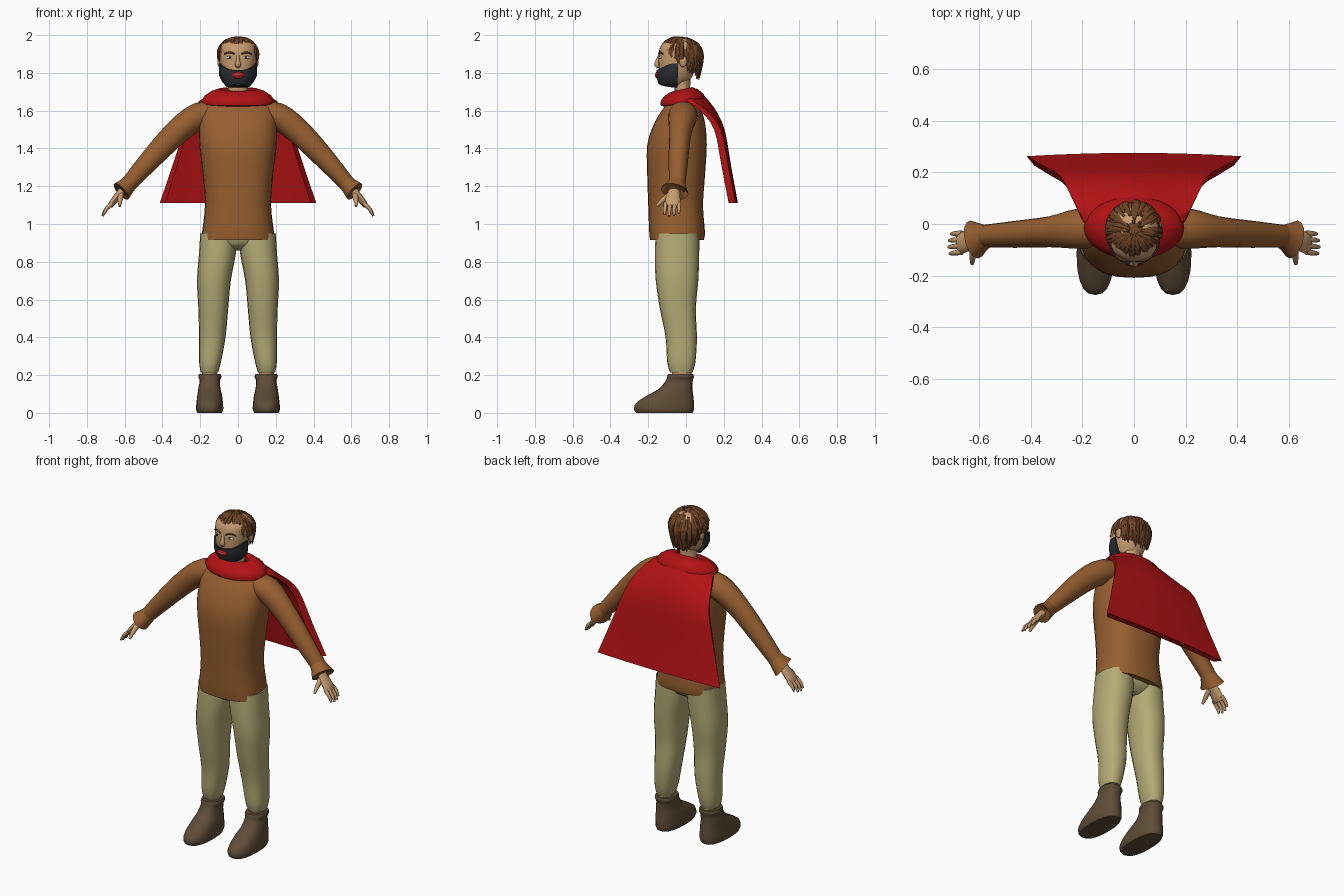
import bpy, bmesh, math, random
from mathutils import Vector

if "Cube" in bpy.data.objects:
    bpy.data.objects.remove(bpy.data.objects["Cube"])

random.seed(4)
COLOURS = {
    "skin": (0.56, 0.33, 0.16), "shirt_brown": (0.31, 0.115, 0.03),
    "trouser_olive": (0.46, 0.41, 0.18), "boot_brown": (0.115, 0.073, 0.038),
    "cape_red": (0.44, 0.006, 0.007), "hair_brown": (0.16, 0.058, 0.02),
    "beard_black": (0.025, 0.027, 0.031), "lip_red": (0.5, 0.012, 0.012),
    "eye_white": (0.75, 0.7, 0.62)}
MATS = {}
for key, rgb in COLOURS.items():
    MATS[key] = bpy.data.materials.new(key)
    MATS[key].diffuse_color = (*rgb, 1)


def finish(name, bm, mat):
    bmesh.ops.recalc_face_normals(bm, faces=bm.faces)
    me = bpy.data.meshes.new(name)
    bm.to_mesh(me)
    bm.free()
    me.materials.append(MATS[mat])
    me.shade_smooth()
    me.set_sharp_from_angle(angle=math.radians(50))
    ob = bpy.data.objects.new(name, me)
    bpy.context.collection.objects.link(ob)
    return ob


def skin_rows(name, rows, mat, caps=(True, True)):
    """Skin closed rings of points, with optional end caps."""
    bm = bmesh.new()
    vs = [[bm.verts.new(p) for p in row] for row in rows]
    n = len(rows[0])
    for a, b in zip(vs, vs[1:]):
        for i in range(n):
            bm.faces.new((a[i], a[(i + 1) % n], b[(i + 1) % n], b[i]))
    for on, ring in zip(caps, (vs[0], vs[-1])):
        if on:
            bm.faces.new(ring)
    return finish(name, bm, mat)


def smooth(keys, steps=3):
    """Catmull-Rom interpolation of equal-length tuples."""
    out = []
    for i in range(len(keys) - 1):
        a, b, c, d = (keys[max(0, min(len(keys) - 1, i + k))] for k in (-1, 0, 1, 2))
        for s in range(steps):
            t = s / steps
            out.append(tuple(
                0.5 * (2 * q + (r - p) * t + (2 * p - 5 * q + 4 * r - w) * t * t
                       + (3 * q - p - 3 * r + w) * t ** 3)
                for p, q, r, w in zip(a, b, c, d)))
    return out + [tuple(keys[-1])]


def spow(v, e):
    return math.copysign(abs(v) ** e, v)


def loft(name, keys, mat, n=20, p=2.3, side=1):
    """Upright form; each key is (x0, x1, y0, y1, z)."""
    rows = []
    for x0, x1, y0, y1, z in smooth(keys):
        rows.append([(side * ((x0 + x1) / 2 + (x1 - x0) / 2 * spow(math.cos(a), 2 / p)),
                      (y0 + y1) / 2 + (y1 - y0) / 2 * spow(math.sin(a), 2 / p), z)
                     for a in (math.tau * i / n for i in range(n))])
    return skin_rows(name, rows, mat)


def tube(name, keys, mat, n=12, side=1, ref=(0, 1, 0), steps=3):
    """Limb along a path; each key is (x, y, z, radius along ref, radius across)."""
    ks = smooth(keys, steps)
    pts = [Vector(k[:3]) for k in ks]
    rows = []
    for i, (c, k) in enumerate(zip(pts, ks)):
        t = (pts[min(i + 1, len(pts) - 1)] - pts[max(i - 1, 0)]).normalized()
        b = Vector(ref)
        b = (b - t * b.dot(t)).normalized()
        m = t.cross(b)
        ring = [c + b * k[3] * math.cos(a) + m * k[4] * math.sin(a)
                for a in (math.tau * j / n for j in range(n))]
        rows.append([(side * q.x, q.y, q.z) for q in ring])
    return skin_rows(name, rows, mat)


def blob(name, loc, size, mat):
    bm = bmesh.new()
    bmesh.ops.create_uvsphere(bm, u_segments=14, v_segments=10, radius=1)
    for v in bm.verts:
        v.co = Vector(loc) + Vector(a * b for a, b in zip(v.co, size))
    return finish(name, bm, mat)


# Torso, hips and neck
loft("tunic", [(-.195, .195, -.19, .095, .915), (-.19, .19, -.195, .1, .96),
               (-.175, .175, -.2, .09, 1.1), (-.185, .185, -.205, .1, 1.25),
               (-.205, .205, -.205, .11, 1.42), (-.205, .205, -.165, .1, 1.54),
               (-.185, .185, -.115, .075, 1.62), (-.1, .1, -.08, .055, 1.68)],
     "shirt_brown", 28, 2.5)
loft("hips", [(-.05, .05, -.09, .02, .86), (-.165, .165, -.15, .06, .9),
              (-.175, .175, -.16, .07, 1.0)], "trouser_olive")
loft("neck", [(-.06, .06, -.07, .035, 1.62), (-.052, .052, -.06, .022, 1.72),
              (-.055, .055, -.07, .03, 1.82)], "skin", 16, 2)

# Limbs, built once for each side
for s, tag in ((1, "left"), (-1, "right")):
    loft(tag + "_trouser_leg",
         [(.005, .2, -.16, .07, .95), (.012, .207, -.165, .07, .84),
          (.038, .217, -.16, .065, .7), (.052, .21, -.138, .052, .55),
          (.066, .206, -.108, .058, .4), (.09, .206, -.1, .05, .27),
          (.105, .197, -.085, .035, .215)], "trouser_olive", side=s)
    loft(tag + "_ankle", [(.11, .19, -.075, .03, .17), (.11, .19, -.075, .03, .24)],
         "skin", 14, 2, s)
    loft(tag + "_boot",
         [(.085, .215, -.265, .035, 0), (.078, .222, -.275, .042, .02),
          (.08, .22, -.262, .042, .055), (.085, .215, -.2, .038, .095),
          (.093, .21, -.14, .034, .13), (.096, .203, -.108, .036, .17),
          (.088, .21, -.1, .042, .19), (.092, .206, -.095, .038, .205)],
         "boot_brown", p=2.4, side=s)
    tube(tag + "_sleeve",
         [(.1, -.015, 1.58, .07, .07), (.21, -.018, 1.57, .078, .072),
          (.325, -.03, 1.485, .06, .067), (.46, -.04, 1.345, .052, .056),
          (.585, -.047, 1.205, .043, .042)], "shirt_brown", 16, s)
    tube(tag + "_cuff",
         [(.57, -.047, 1.222, .044, .043), (.59, -.052, 1.2, .055, .047),
          (.618, -.06, 1.172, .076, .056), (.612, -.06, 1.18, .05, .035)],
         "shirt_brown", 14, s, steps=1)
    tube(tag + "_palm",
         [(.595, -.06, 1.195, .026, .022), (.63, -.066, 1.155, .035, .02),
          (.665, -.072, 1.112, .042, .017), (.678, -.074, 1.093, .037, .012)], "skin", 12, s)
    for i in range(4):
        y = -.108 + .024 * i
        reach = (.9, 1, .96, .8)[i]
        tube(f"{tag}_finger_{i + 1}",
             [(.665, y, 1.11, .011, .011),
              (.665 + .035 * reach, y * 1.04, 1.11 - .033 * reach, .01, .01),
              (.665 + .052 * reach, y * 1.06, 1.11 - .068 * reach, .006, .006)],
             "skin", 8, s, steps=2)
    tube(tag + "_thumb",
         [(.62, -.085, 1.155, .016, .016), (.624, -.125, 1.125, .013, .013),
          (.626, -.155, 1.095, .007, .007)], "skin", 8, s, (1, 0, 0), 2)

# Cape: each key is half width, centre z, centre y, edge z, edge y
rows = []
for hw, zc, yc, ze, ye in smooth([(.13, 1.695, .07, 1.69, -.03), (.2, 1.665, .11, 1.655, .03),
                                  (.245, 1.59, .165, 1.6, .11), (.285, 1.49, .207, 1.5, .185),
                                  (.35, 1.3, .24, 1.3, .225), (.415, 1.11, .275, 1.11, .262)]):
    outer = [(hw * u, yc + (ye - yc) * u * u, zc + (ze - zc) * u * u)
             for u in (k / 8 for k in range(-8, 9))]
    rows.append(outer + [(x * .93, y - .036, z) for x, y, z in reversed(outer)])
skin_rows("cape", rows, "cape_red")

# Rolled collar around the neck
rows = []
for i in range(33):
    a = math.tau * i / 32
    c, d = math.cos(a), math.sin(a)
    cz = 1.673 + .01 * d
    rows.append([(c * (.135 + r), -.015 + d * (.072 + r * .85), cz + h)
                 for r, h in ((.058 * math.cos(b) - .012 * math.sin(b),
                               .038 * math.sin(b) - .018 * math.cos(b))
                              for b in (math.tau * j / 10 for j in range(10)))])
skin_rows("collar", rows, "cape_red", (False, False))

# Head and face
loft("head", [(-.045, .045, -.12, -.01, 1.735), (-.075, .075, -.142, .03, 1.775),
              (-.093, .093, -.145, .055, 1.84), (-.098, .098, -.145, .068, 1.9),
              (-.09, .09, -.13, .06, 1.95), (-.045, .045, -.08, .02, 1.983)], "skin", 28)
tube("nose", [(0, -.138, 1.895, .008, .008), (0, -.15, 1.862, .011, .012),
              (0, -.154, 1.842, .017, .014), (0, -.142, 1.832, .012, .008)],
     "skin", 10, ref=(1, 0, 0), steps=2)
for s, tag in ((1, "left"), (-1, "right")):
    blob(tag + "_ear", (s * .098, -.015, 1.86), (.012, .02, .03), "skin")
    blob(tag + "_eye", (s * .043, -.133, 1.882), (.019, .01, .008), "eye_white")
    blob(tag + "_iris", (s * .043, -.139, 1.882), (.007, .006, .007), "beard_black")
    tube(tag + "_brow", [(.018, -.143, 1.9, .005, .004), (.045, -.138, 1.909, .005, .005),
                         (.072, -.122, 1.9, .004, .003)], "hair_brown", 8, s)

# Beard: wraps the jaw, its top edge rising toward the ears
rows = []
for v, inset in ((0, .6), (.02, 1), (.25, 1), (.5, 1), (.75, 1), (1, 1), (1, .8)):
    ring = []
    for i in range(29):
        a = math.radians(-100 + 200 * i / 28)
        k = abs(math.sin(a))
        z = 1.722 + .02 * (1 - k) * (1 - v) + v * (.093 + .035 * k ** 3)
        t = min(1, (z - 1.72) / .075)
        g = math.sin(t * math.pi / 2)
        ring.append(((.055 + .046 * g) * inset * math.sin(a),
                     -.06 - (.075 + .022 * g) * inset * math.cos(a), z))
    rows.append(ring)
skin_rows("beard", rows, "beard_black", (True, False))
blob("lips", (0, -.152, 1.788), (.033, .012, .018), "lip_red")
blob("teeth", (0, -.159, 1.789), (.017, .007, .004), "eye_white")


# Hair: a cap and tapered locks that fall from the crown
def hair_point(phi, s, grow=1.0, extra=0.0):
    low = 1.93 - .15 * (1 - math.cos(phi)) / 2 - extra
    h = (low - 1.89) / .1
    end = math.acos(min(1, h)) if h > 0 else math.pi / 2 - h
    th = end * s
    r, z = ((math.sin(th), math.cos(th)) if th < math.pi / 2
            else (1 - .12 * (th - math.pi / 2), math.pi / 2 - th))
    return Vector((.104 * grow * r * math.sin(phi),
                   -.027 - .112 * grow * r * math.cos(phi), 1.89 + .1 * grow * z))


skin_rows("hair_cap", [[hair_point(math.tau * i / 32, s) for i in range(32)]
                       for s in (.04, .2, .4, .6, .8, 1)] +
          [[hair_point(math.tau * i / 32, 1, .85) for i in range(32)]],
          "hair_brown", (True, False))
for i in range(64):
    phi = math.tau * i / 64 + random.uniform(-.05, .05)
    extra = random.uniform(-.012, .022)
    bend = random.uniform(-.18, .18)
    start = random.uniform(.08, .4)
    keys = []
    for k, w in enumerate((.006, .012, .013, .011, .003)):
        t = k / 4
        q = hair_point(phi + bend * math.sin(t * 3), start + (1 - start) * t,
                       1 + .02 * math.sin(t * math.pi), extra)
        keys.append((*q, w, w * .7))
    tube(f"hair_lock_{i + 1}", keys, "hair_brown", 6,
         ref=(math.cos(phi), math.sin(phi), 0), steps=2)

for m in bpy.data.materials:
    if m.users and not m.is_grease_pencil:
        m.use_nodes = True
        m.node_tree.nodes["Principled BSDF"].inputs["Base Color"].default_value = m.diffuse_color
